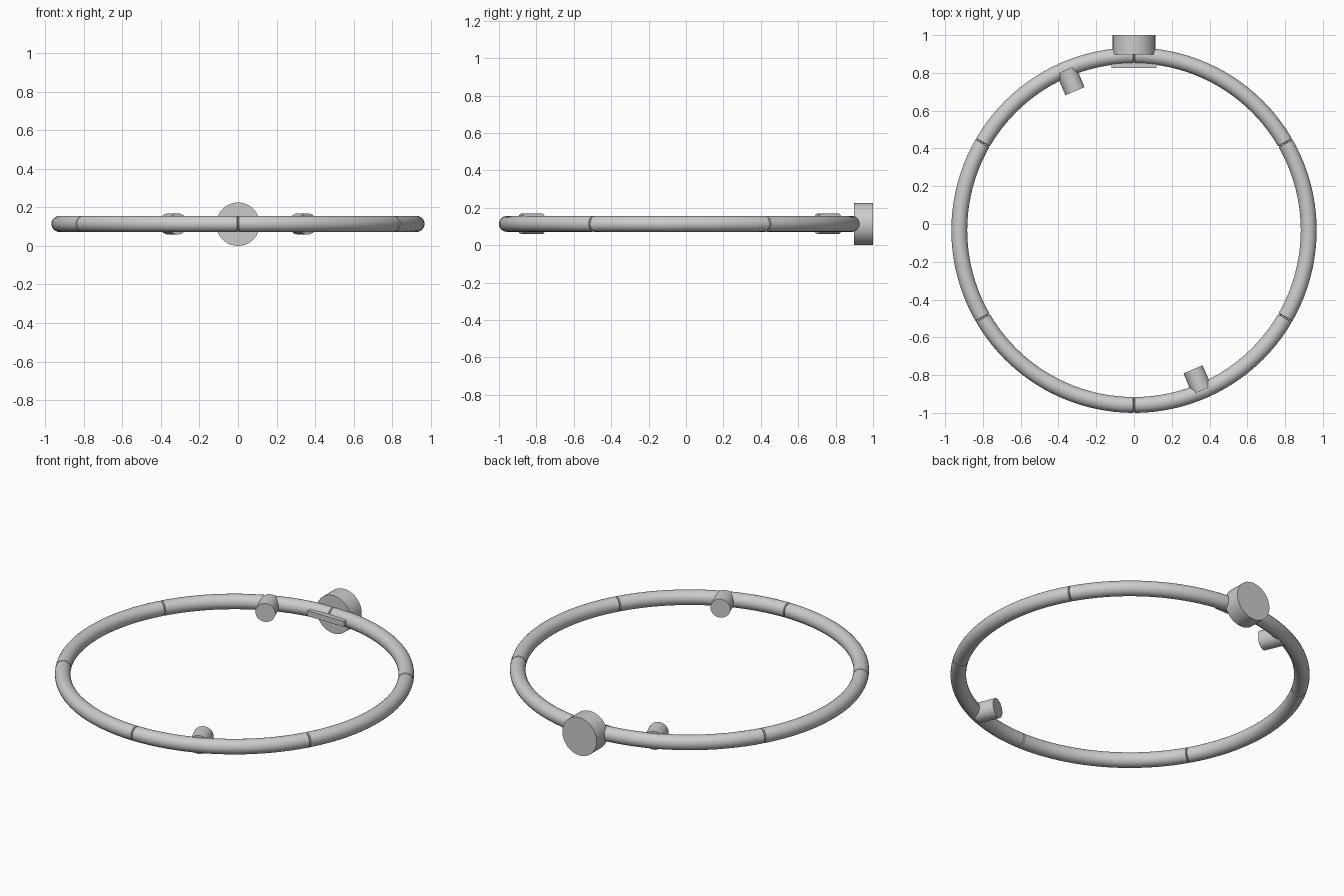
import bpy, bmesh
from math import sin, cos, pi, radians
from mathutils import Vector, Matrix

if "Cube" in bpy.data.objects:
    bpy.data.objects.remove(bpy.data.objects["Cube"])

CY, CZ = -0.033, 0.114      # ring centre
R, TUBE = 0.925, 0.042      # ring and tube radius


def finish(bm, name):
    bmesh.ops.recalc_face_normals(bm, faces=bm.faces)
    mesh = bpy.data.meshes.new(name)
    bm.to_mesh(mesh)
    bm.free()
    ob = bpy.data.objects.new(name, mesh)
    bpy.context.collection.objects.link(ob)
    bpy.ops.object.select_all(action='DESELECT')
    ob.select_set(True)
    bpy.context.view_layer.objects.active = ob
    bpy.ops.object.shade_smooth_by_angle(angle=radians(35))
    return ob


def arc_tube(name, a0, a1, steps=20, sides=24):
    """Capped arc of tube whose ends are slightly chamfered to form a seam."""
    gap, cham = 0.001, 0.004
    stations = [(a0 + gap, TUBE - 0.005)]
    lo, hi = a0 + gap + cham, a1 - gap - cham
    stations += [(lo + (hi - lo) * i / steps, TUBE) for i in range(steps + 1)]
    stations.append((a1 - gap, TUBE - 0.005))
    bm = bmesh.new()
    rings = []
    for a, r in stations:
        ring = []
        for j in range(sides):
            t = 2 * pi * j / sides
            d = R + r * cos(t)
            ring.append(bm.verts.new((d * cos(a), CY + d * sin(a), CZ + r * sin(t))))
        rings.append(ring)
    for p, q in zip(rings, rings[1:]):
        for j in range(sides):
            k = (j + 1) % sides
            bm.faces.new((p[j], p[k], q[k], q[j]))
    bm.faces.new(rings[0])
    bm.faces.new(rings[-1])
    return finish(bm, name)


def rod(name, start, end, radius, sides=40):
    """Cylinder between two points."""
    start, end = Vector(start), Vector(end)
    axis = end - start
    rot = axis.to_track_quat('Z', 'Y').to_matrix().to_4x4()
    bm = bmesh.new()
    bmesh.ops.create_cone(bm, cap_ends=True, segments=sides, radius1=radius,
                          radius2=radius, depth=axis.length,
                          matrix=Matrix.Translation((start + end) / 2) @ rot)
    return finish(bm, name)


# Ring of six tube segments
for i in range(6):
    a = radians(30 + 60 * i)
    arc_tube(f"ring_segment_{i + 1}", a, a + radians(60))

# Two opposite pegs pointing at the centre
for i, deg in enumerate((113, 293)):
    u = Vector((cos(radians(deg)), sin(radians(deg)), 0))
    c = Vector((0, CY, CZ))
    rod(f"inner_peg_{i + 1}", c + u * 0.921, c + u * 0.80, 0.055)

# Round knob at the back
rod("back_knob", (0, 0.897, 0.1125), (0, 1.0, 0.1125), 0.1125, 48)

# Thin plate on the inside, in front of the knob
bm = bmesh.new()
bmesh.ops.create_cube(bm, size=1, matrix=Matrix.Translation((0, 0.8625, CZ))
                      @ Matrix.Diagonal((0.24, 0.075, 0.032, 1)))
finish(bm, "inner_plate")
